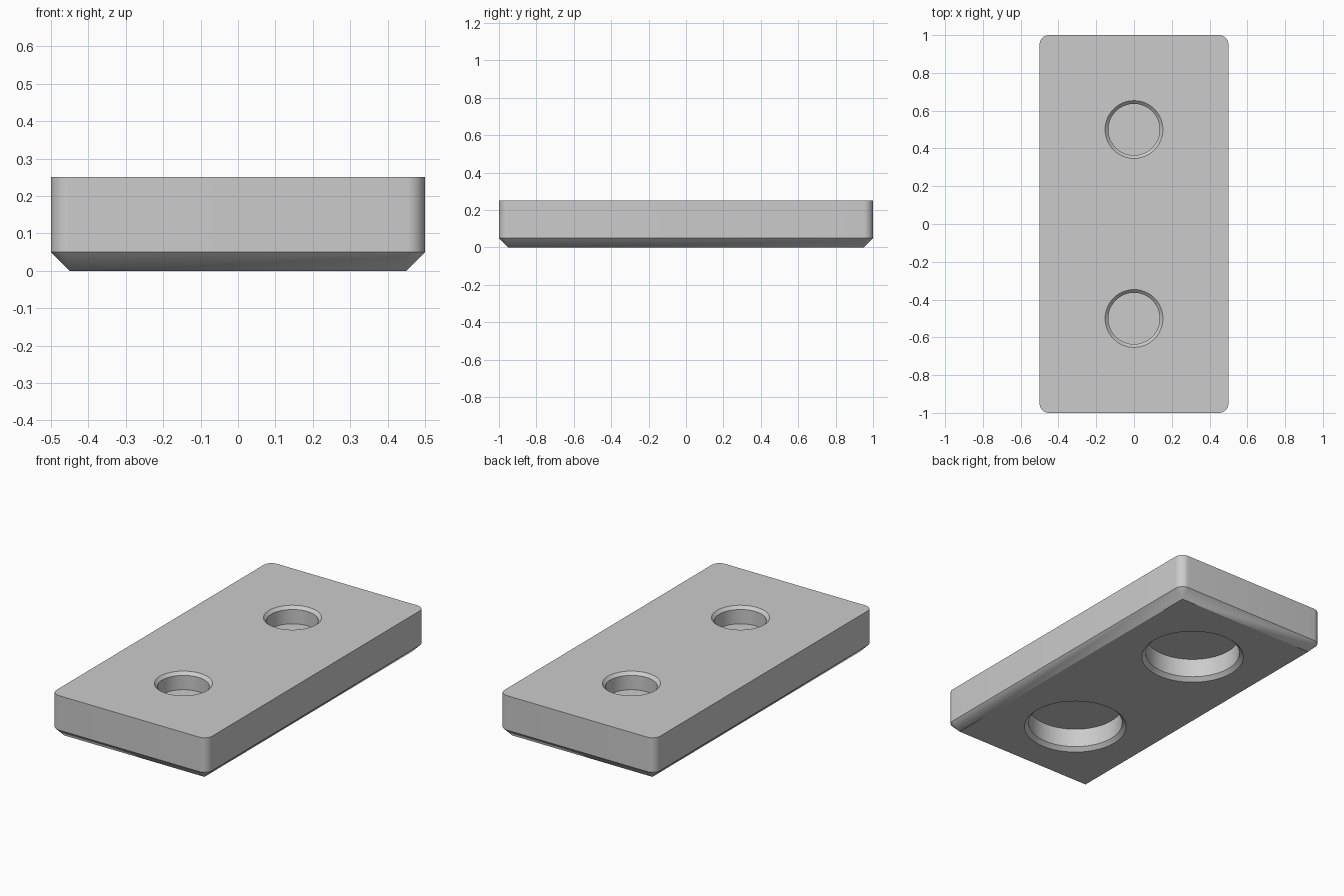
import bpy, bmesh, math

cube = bpy.data.objects.get("Cube")
if cube:
    bpy.data.objects.remove(cube, do_unlink=True)

HALF_X, HALF_Y, HEIGHT = 0.5, 1.0, 0.25
EDGE = 0.05  # corner radius and underside chamfer

grey = bpy.data.materials.new("plain_grey")
grey.use_nodes = True
colour = (0.6, 0.6, 0.6, 1)
grey.diffuse_color = colour
grey.node_tree.nodes["Principled BSDF"].inputs["Base Color"].default_value = colour


def loft(name, rings):
    """Closed solid skinned through equally long rings, bottom to top."""
    bm = bmesh.new()
    loops = [[bm.verts.new(p) for p in ring] for ring in rings]
    for low, high in zip(loops, loops[1:]):
        for i in range(len(low)):
            j = (i + 1) % len(low)
            bm.faces.new((low[i], low[j], high[j], high[i]))
    bm.faces.new(loops[0][::-1])
    bm.faces.new(loops[-1])
    bmesh.ops.remove_doubles(bm, verts=bm.verts, dist=1e-5)
    bmesh.ops.recalc_face_normals(bm, faces=bm.faces)
    mesh = bpy.data.meshes.new(name)
    bm.to_mesh(mesh)
    bm.free()
    mesh.materials.append(grey)
    obj = bpy.data.objects.new(name, mesh)
    bpy.context.collection.objects.link(obj)
    return obj


def rounded_rectangle(radius, z, steps=10):
    points = []
    for quarter, (sx, sy) in enumerate(((1, 1), (-1, 1), (-1, -1), (1, -1))):
        for k in range(steps + 1):
            a = (quarter + k / steps) * math.pi / 2
            points.append((sx * (HALF_X - EDGE) + radius * math.cos(a),
                           sy * (HALF_Y - EDGE) + radius * math.sin(a), z))
    return points


def circle(radius, y, z, sides=64):
    return [(radius * math.cos(t), y + radius * math.sin(t), z)
            for t in (math.tau * i / sides for i in range(sides))]


# Slab: rounded upright corners, chamfer running to sharp corners underneath
slab = loft("slab", [rounded_rectangle(0, 0),
                     rounded_rectangle(EDGE, EDGE),
                     rounded_rectangle(EDGE, HEIGHT)])

# Chamfered blind holes: small ones on top, wide ones underneath
OVER = 0.01
top_profile = ((0.136, 0.15), (0.136, HEIGHT - 0.017),
               (0.153 + OVER, HEIGHT + OVER))
under_profile = ((0.279 + OVER, -OVER), (0.257, 0.022), (0.257, 0.132))

bpy.context.view_layer.objects.active = slab
for y in (-0.5, 0.5):
    for label, profile in (("top", top_profile), ("under", under_profile)):
        cutter = loft(label + "_hole_cutter", [circle(r, y, z) for r, z in profile])
        cutter.hide_render = True
        cut = slab.modifiers.new(label + "_hole", 'BOOLEAN')
        cut.operation = 'DIFFERENCE'
        cut.solver = 'EXACT'
        cut.object = cutter
        bpy.ops.object.modifier_apply(modifier=cut.name)
        bpy.data.objects.remove(cutter, do_unlink=True)

# Smooth round walls, crisp edges
bpy.ops.object.select_all(action='DESELECT')
slab.select_set(True)
bpy.ops.object.shade_smooth_by_angle(angle=math.radians(30))
